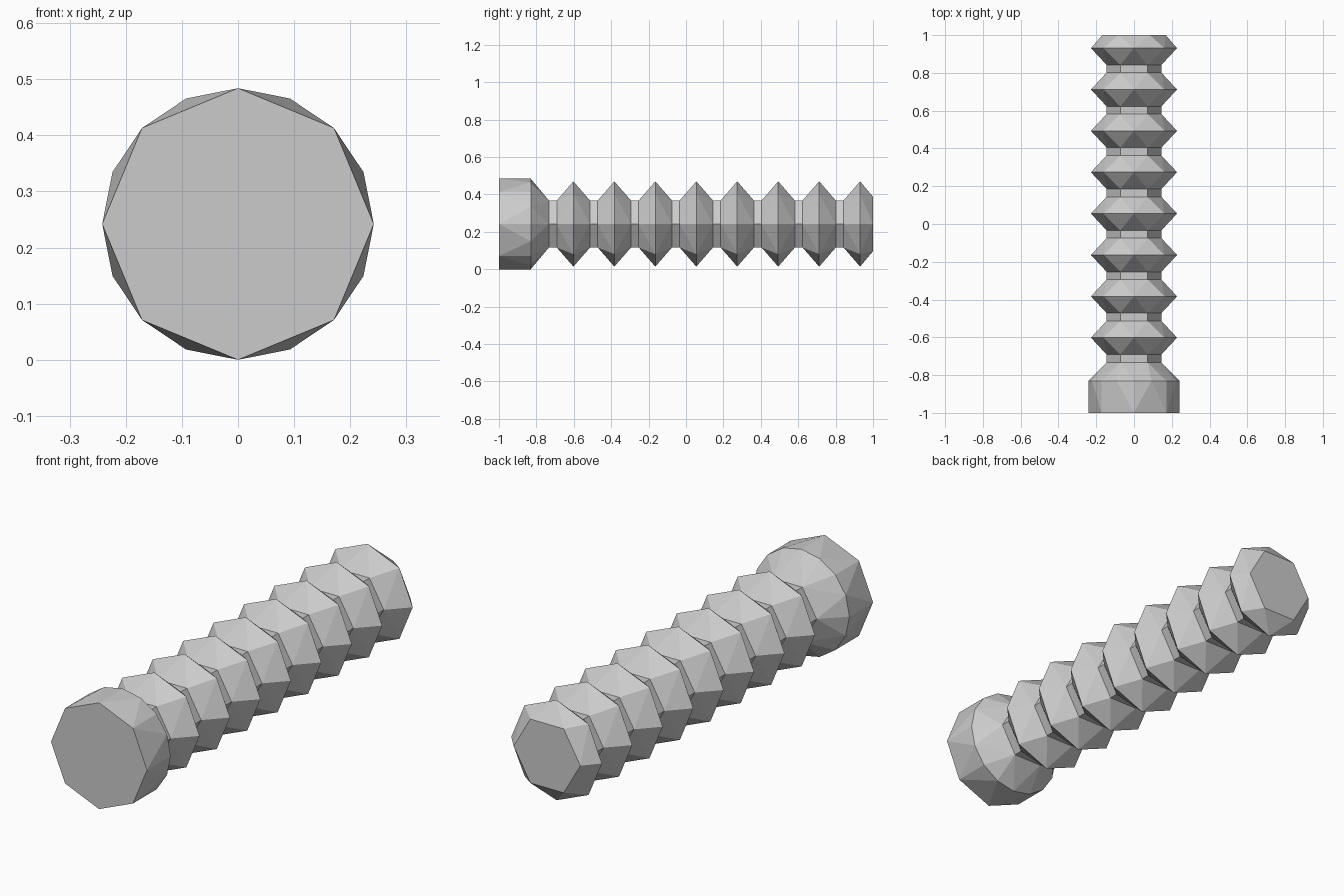
import bpy, bmesh
from math import cos, sin, tau

cube = bpy.data.objects.get("Cube")
if cube:
    bpy.data.objects.remove(cube, do_unlink=True)

grey = bpy.data.materials.new("plain grey")
grey.use_nodes = True
colour = (0.6, 0.6, 0.6, 1)
grey.diffuse_color = colour
grey.node_tree.nodes["Principled BSDF"].inputs["Base Color"].default_value = colour

AXIS_Z = 0.242      # height of the long axis
NECK = 0.145        # radius of the six-sided neck
RIDGE = 0.228       # radius of the eight-sided thread ridge
HEAD = 0.242        # radius of the head


def add_ring(bm, y, radius, sides):
    return [bm.verts.new((radius * cos(tau * i / sides), y,
                          AXIS_Z + radius * sin(tau * i / sides)))
            for i in range(sides)]


def loft(name, rings, cap_first=False, cap_last=False):
    """Join neighbouring rings, which may differ in side count, by convex skins."""
    bm = bmesh.new()
    for k, (a, b) in enumerate(zip(rings, rings[1:])):
        first, last = add_ring(bm, *a), add_ring(bm, *b)
        hull = bmesh.ops.convex_hull(bm, input=first + last)
        faces = [g for g in hull["geom"] if isinstance(g, bmesh.types.BMFace)]
        keep_first = cap_first and k == 0
        keep_last = cap_last and k == len(rings) - 2
        first, last = set(first), set(last)
        inner = [f for f in faces
                 if (set(f.verts) <= first and not keep_first)
                 or (set(f.verts) <= last and not keep_last)]
        bmesh.ops.delete(bm, geom=inner, context="FACES_ONLY")
    bmesh.ops.remove_doubles(bm, verts=bm.verts[:], dist=0.0001)
    bmesh.ops.dissolve_limit(bm, angle_limit=0.005, verts=bm.verts[:], edges=bm.edges[:])
    mesh = bpy.data.meshes.new(name)
    bm.to_mesh(mesh)
    bm.free()
    mesh.materials.append(grey)
    obj = bpy.data.objects.new(name, mesh)
    bpy.context.collection.objects.link(obj)
    return obj


# Head: flat octagonal front, rounder shoulder, tapering into the neck
loft("head", [(-1, HEAD, 8), (-0.83, HEAD, 16), (-0.733, NECK, 6)], cap_first=True)

# Shaft: necks alternating with sharp ridges, the last one cut short
rings = [(-0.733, NECK, 6)]
for i in range(8):
    peak = -0.602 + 0.219 * i
    rings += [(peak - 0.089, NECK, 6), (peak, RIDGE, 8)]
    rings.append((peak + 0.089, NECK, 6) if i < 7 else (1, 0.168, 6))
loft("threaded_shaft", rings, cap_last=True)
